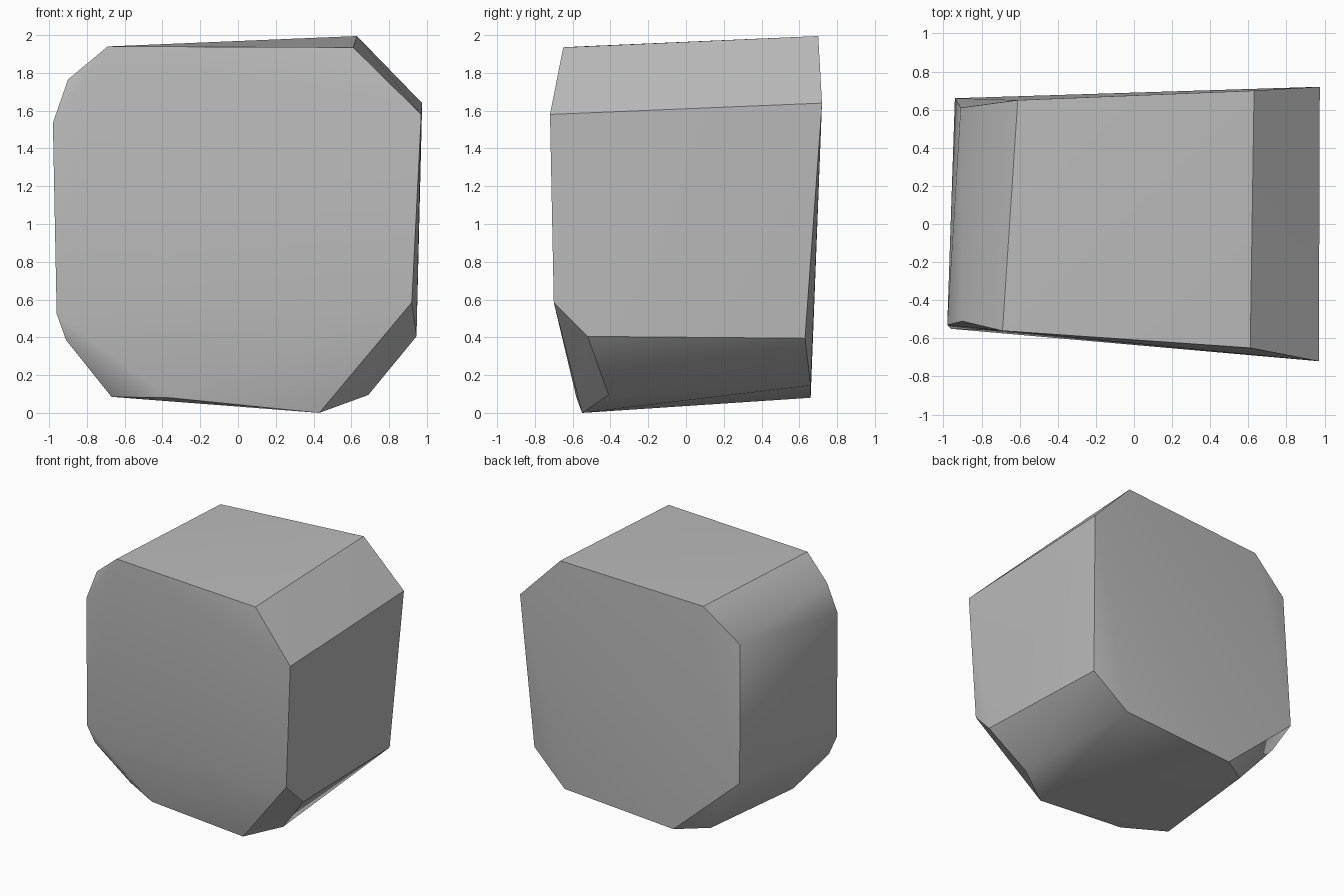
import bpy
import bmesh
import math

cube = bpy.data.objects.get("Cube")
if cube:
    bpy.data.objects.remove(cube, do_unlink=True)

# Stone colour
stone = bpy.data.materials.new("stone_grey")
stone.use_nodes = True
colour = (0.5, 0.5, 0.5, 1.0)
stone.diffuse_color = colour
stone.node_tree.nodes["Principled BSDF"].inputs["Base Color"].default_value = colour

# Corners of the chipped front rim, clockwise from the top left
front_rim = [
    (-0.69, -0.56, 1.945), (0.61, -0.65, 1.94), (0.97, -0.72, 1.585),
    (0.92, -0.70, 0.59), (0.43, -0.55, 0.005), (-0.36, -0.58, 0.085),
    (-0.91, -0.52, 0.39), (-0.96, -0.55, 0.53), (-0.98, -0.53, 1.54),
    (-0.90, -0.51, 1.77),
]
# Corners of the back rim
back_rim = [
    (-0.61, 0.65, 1.945), (0.63, 0.70, 2.0), (0.975, 0.72, 1.645),
    (0.91, 0.63, 0.40), (0.62, 0.66, 0.15), (-0.35, 0.66, 0.085),
    (-0.94, 0.66, 0.61), (-0.91, 0.61, 1.70),
]
# Chips cut into the lower corners
lower_chips = [
    (0.69, -0.41, 0.10), (0.945, -0.52, 0.41), (-0.67, -0.41, 0.09),
    (-0.58, 0.51, 0.10), (-0.88, 0.52, 0.44),
]

# Wrap the corners in one faceted block
mesh = bpy.data.meshes.new("stone_block")
bm = bmesh.new()
for corner in front_rim + back_rim + lower_chips:
    bm.verts.new(corner)
hull = bmesh.ops.convex_hull(bm, input=bm.verts[:])
loose = [v for v in bm.verts if not v.link_faces]
bmesh.ops.delete(bm, geom=loose, context="VERTS")
bmesh.ops.recalc_face_normals(bm, faces=bm.faces[:])
low = min(v.co.z for v in bm.verts)
bmesh.ops.translate(bm, verts=bm.verts[:], vec=(0, 0, -low))
bm.to_mesh(mesh)
bm.free()

block = bpy.data.objects.new("stone_block", mesh)
bpy.context.collection.objects.link(block)
mesh.materials.append(stone)

# Soft shading over shallow edges, crisp elsewhere
bpy.ops.object.select_all(action="DESELECT")
block.select_set(True)
bpy.context.view_layer.objects.active = block
bpy.ops.object.shade_smooth_by_angle(angle=math.radians(35))
